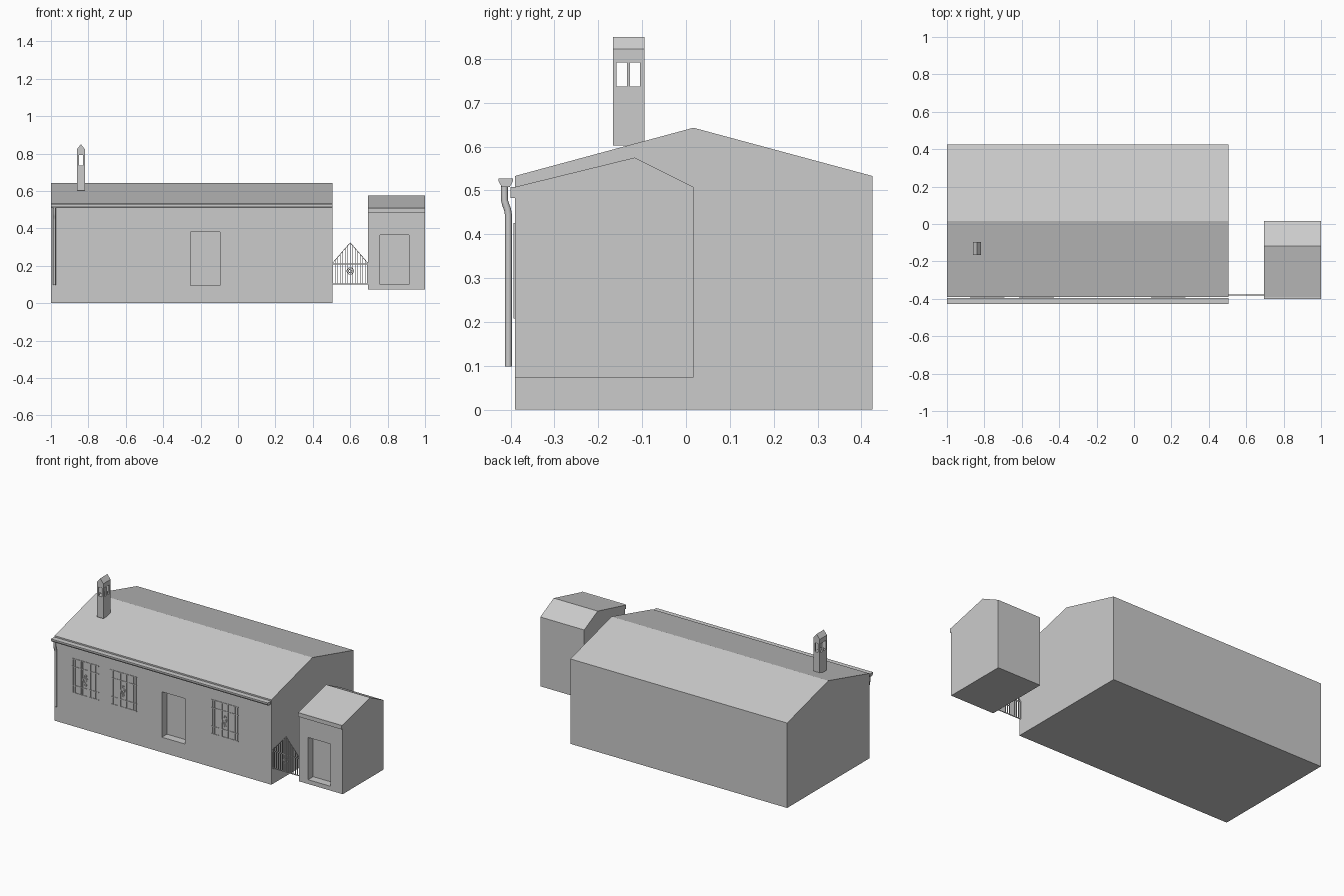
import bpy, bmesh, math
from mathutils import Vector

if "Cube" in bpy.data.objects:
    bpy.data.objects.remove(bpy.data.objects["Cube"])

grey = bpy.data.materials.new("plain_grey")
grey.diffuse_color = (0.6, 0.6, 0.6, 1)
grey.use_nodes = True
grey.node_tree.nodes["Principled BSDF"].inputs["Base Color"].default_value = grey.diffuse_color


def finish(name, bm):
    bmesh.ops.recalc_face_normals(bm, faces=bm.faces)
    me = bpy.data.meshes.new(name)
    bm.to_mesh(me)
    bm.free()
    me.materials.append(grey)
    ob = bpy.data.objects.new(name, me)
    bpy.context.collection.objects.link(ob)
    return ob


def add_box(bm, x0, x1, y0, y1, z0, z1):
    vs = bmesh.ops.create_cube(bm, size=1)["verts"]
    for v in vs:
        v.co = ((x0 + x1) / 2 + v.co.x * (x1 - x0),
                (y0 + y1) / 2 + v.co.y * (y1 - y0),
                (z0 + z1) / 2 + v.co.z * (z1 - z0))


def add_prism(bm, points, step):
    """Extrude a closed outline along the vector step."""
    face = bm.faces.new([bm.verts.new(p) for p in points])
    new = bmesh.ops.extrude_face_region(bm, geom=[face], use_keep_orig=True)["geom"]
    bmesh.ops.translate(bm, vec=step, verts=[v for v in new if isinstance(v, bmesh.types.BMVert)])


def add_ring(bm, cx, cz, y, radius, width, depth, sides=12):
    """Flat ornamental ring facing the front."""
    def ring(r, yy):
        return [bm.verts.new((cx + r * math.cos(2 * math.pi * i / sides), yy,
                              cz + r * math.sin(2 * math.pi * i / sides))) for i in range(sides)]
    loops = [ring(radius, y), ring(radius, y - depth),
             ring(radius - width, y - depth), ring(radius - width, y)]
    for a, b in zip(loops, loops[1:] + loops[:1]):
        for i in range(sides):
            j = (i + 1) % sides
            bm.faces.new((a[i], a[j], b[j], b[i]))


def prism_x(name, profile, x0, x1):
    bm = bmesh.new()
    add_prism(bm, [(x0, y, z) for y, z in profile], Vector((x1 - x0, 0, 0)))
    return finish(name, bm)


def cut(target, *box):
    bm = bmesh.new()
    add_box(bm, *box)
    cutter = finish("cutter", bm)
    cutter.hide_render = True
    mod = target.modifiers.new("doorway", "BOOLEAN")
    mod.operation = "DIFFERENCE"
    mod.solver = "EXACT"
    mod.object = cutter
    bpy.context.view_layer.objects.active = target
    bpy.ops.object.modifier_apply(modifier=mod.name)
    bpy.data.objects.remove(cutter)


# Gabled main house and side shed, each with a recessed doorway
FRONT = -0.39
house = prism_x("main_house", [(FRONT, 0), (0.425, 0), (0.425, 0.533),
                               (0.017, 0.643), (FRONT, 0.533)], -1, 0.505)
cut(house, -0.255, -0.095, -0.5, FRONT + 0.05, 0.095, 0.38)
shed = prism_x("side_shed", [(FRONT, 0.073), (0.017, 0.073), (0.017, 0.508),
                             (-0.117, 0.575), (FRONT, 0.508)], 0.695, 1)
cut(shed, 0.76, 0.915, -0.5, FRONT + 0.05, 0.1, 0.365)

# Trim along the shed eave
bm = bmesh.new()
add_box(bm, 0.695, 1, -0.4, FRONT, 0.483, 0.508)
finish("shed_eave_trim", bm)

# Gutter along the front eave, and its drainpipe at the left
prism_x("gutter", [(-0.427, 0.527), (-0.427, 0.52), (-0.42, 0.508),
                   (-0.402, 0.508), (-0.395, 0.52), (-0.395, 0.527)], -1, 0.505)
curve = bpy.data.curves.new("drainpipe", "CURVE")
curve.dimensions = "3D"
curve.bevel_depth = 0.008
curve.bevel_resolution = 2
curve.use_fill_caps = True
path = [(-0.414, 0.51), (-0.414, 0.478), (-0.411, 0.467), (-0.407, 0.457), (-0.405, 0.445), (-0.405, 0.098)]
spline = curve.splines.new("POLY")
spline.points.add(len(path) - 1)
for p, (y, z) in zip(spline.points, path):
    p.co = (-0.982, y, z, 1)
curve.materials.append(grey)
pipe = bpy.data.objects.new("drainpipe", curve)
bpy.context.collection.objects.link(pipe)

# Chimney: shaft, open vents between posts, and a small gabled cap
bm = bmesh.new()
x0, x1, y0, y1 = -0.862, -0.818, -0.167, -0.095
add_box(bm, x0, x1, y0, y1, 0.603, 0.737)
for ya, yb in [(y0, -0.158), (-0.134, -0.128), (-0.105, y1)]:
    for xa, xb in [(x0, x0 + 0.011), (x1 - 0.011, x1)]:
        add_box(bm, xa, xb, ya, yb, 0.737, 0.792)
xm = (x0 + x1) / 2
add_prism(bm, [(x0, y0, 0.792), (x1, y0, 0.792), (x1, y0, 0.822),
               (xm, y0, 0.85), (x0, y0, 0.822)], Vector((0, y1 - y0, 0)))
finish("chimney", bm)

# Window grilles: rails, paired bars and a scroll ornament
for name, left in [("left", -0.878), ("middle", -0.615), ("right", 0.09)]:
    bm = bmesh.new()
    w, back, face = 0.186, FRONT + 0.004, FRONT - 0.003
    for z in (0.208, 0.255, 0.372, 0.421):
        add_box(bm, left, left + w, back, face, z, z + 0.005)
    for x in (0.003, 0.018, 0.058, 0.07, 0.112, 0.124, 0.16, 0.178):
        add_box(bm, left + x, left + x + 0.005, back, face, 0.21, 0.424)
    cx = left + w / 2
    for cz, r in [(0.31, 0.02), (0.31, 0.011), (0.338, 0.009), (0.282, 0.009)]:
        add_ring(bm, cx, cz, FRONT, r, 0.004, 0.003)
    finish(name + "_window_grille", bm)

# Pointed gate between house and shed
bm = bmesh.new()
gx0, gx1, gy = 0.505, 0.695, -0.38
mid = (gx0 + gx1) / 2
bars = 14
for i in range(bars + 1):
    x = gx0 + 0.002 + (gx1 - gx0 - 0.004) * i / bars
    top = 0.325 - 0.11 * abs(x - mid) / (mid - gx0)
    add_box(bm, x - 0.002, x + 0.002, gy - 0.002, gy + 0.002, 0.1, top)
for z in (0.1, 0.208):
    add_box(bm, gx0, gx1, gy - 0.002, gy + 0.002, z, z + 0.005)
for x in (gx0, gx1):
    add_prism(bm, [(x, gy - 0.002, 0.211), (x, gy - 0.002, 0.216),
                   (mid, gy - 0.002, 0.326), (mid, gy - 0.002, 0.321)], Vector((0, 0.004, 0)))
for r in (0.02, 0.011):
    add_ring(bm, mid, 0.172, gy, r, 0.004, 0.003)
finish("gate", bm)
